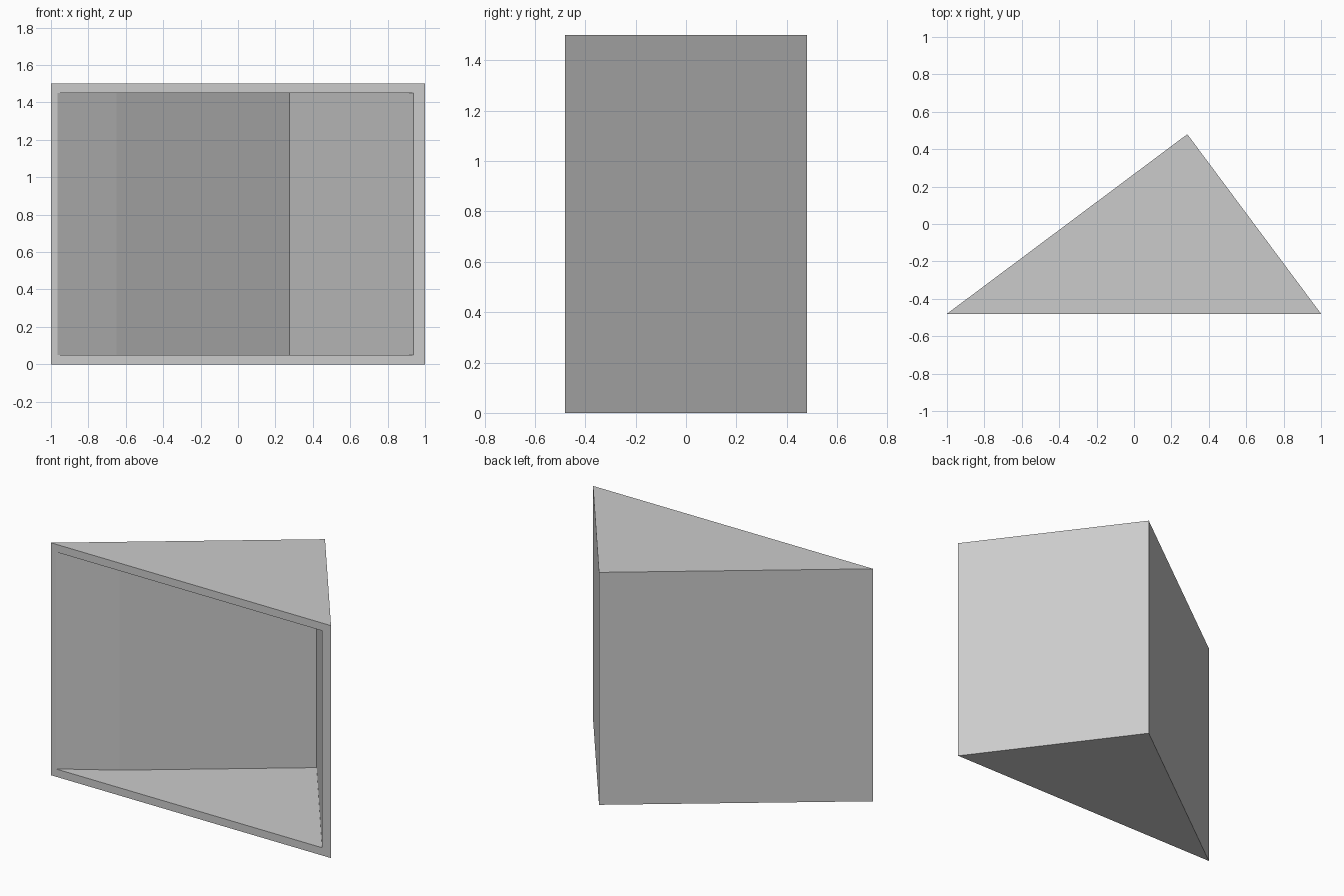
import bpy, bmesh

if "Cube" in bpy.data.objects:
    bpy.data.objects.remove(bpy.data.objects["Cube"])

H, T = 1.5, 0.05

# plan outlines, from front-left corner round the back to front-right corner
outer = [(-1, -0.48), (0.285, 0.48), (1, -0.48)]
inner = [(-0.965, -0.48), (-0.65, -0.281), (0.275, 0.41), (0.937, -0.48)]

bm = bmesh.new()


def open_prism(outline, z0, z1):
    """Prism with its front face left open; returns the front rim corners."""
    low = [bm.verts.new((x, y, z0)) for x, y in outline]
    high = [bm.verts.new((x, y, z1)) for x, y in outline]
    bm.faces.new(low)
    bm.faces.new(high)
    for i in range(len(outline) - 1):
        bm.faces.new((low[i], low[i + 1], high[i + 1], high[i]))
    return [low[0], low[-1], high[-1], high[0]]


# outer skin, inner cavity and the flat front rim joining them
rim_out = open_prism(outer, 0, H)
rim_in = open_prism(inner, T, H - T)
for i in range(4):
    j = (i + 1) % 4
    bm.faces.new((rim_out[i], rim_out[j], rim_in[j], rim_in[i]))

bmesh.ops.recalc_face_normals(bm, faces=bm.faces[:])
mesh = bpy.data.meshes.new("corner_shell")
bm.to_mesh(mesh)
bm.free()
bpy.context.collection.objects.link(bpy.data.objects.new("corner_shell", mesh))
